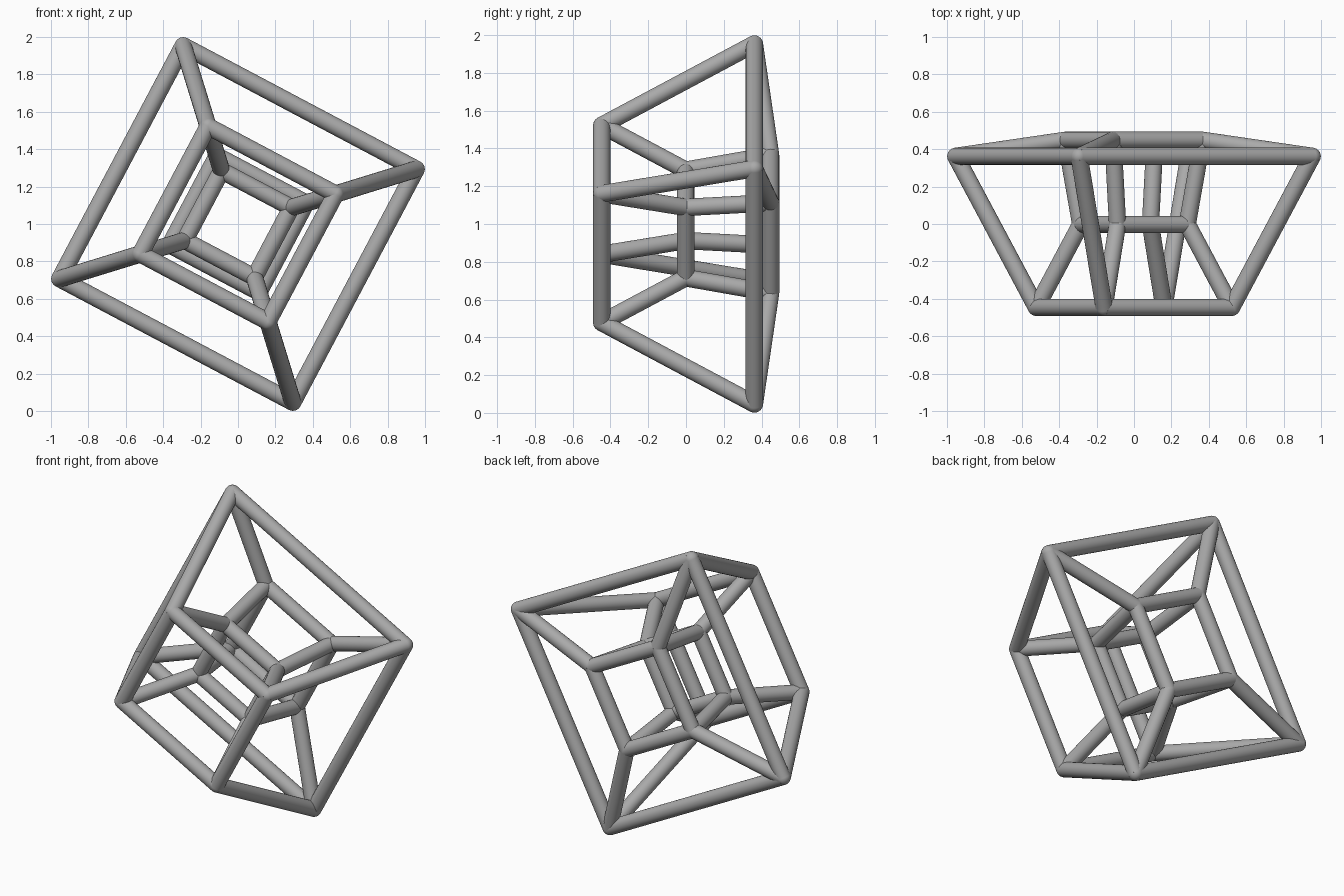
import bpy
from mathutils import Vector

cube = bpy.data.objects.get("Cube")
if cube:
    bpy.data.objects.remove(cube, do_unlink=True)

RADIUS = 0.046

grey = bpy.data.materials.new("plain grey")
grey.use_nodes = True
grey.diffuse_color = (0.4, 0.4, 0.4, 1)
grey.node_tree.nodes["Principled BSDF"].inputs["Base Color"].default_value = (0.4, 0.4, 0.4, 1)


def finish(name):
    obj = bpy.context.object
    obj.name = name
    obj.data.materials.append(grey)
    bpy.ops.object.shade_smooth_by_angle()


def bar(name, a, b):
    """Round bar between two corner points."""
    d = b - a
    bpy.ops.mesh.primitive_cylinder_add(
        vertices=24, radius=RADIUS, depth=d.length, location=(a + b) / 2,
        rotation=d.to_track_quat('Z', 'Y').to_euler())
    finish(name)


def square(x, z, y):
    """Four corners of a tilted square, each a quarter turn from the last."""
    return [Vector((u, y, 1 + v)) for u, v in ((x, z), (-z, x), (-x, -z), (z, -x))]


# Four tilted squares, in the order in which they are linked
frames = {
    "outer": square(0.953, 0.293, 0.362),
    "front": square(0.522, 0.16, -0.446),
    "inner": square(0.285, 0.088, -0.002),
    "back": square(0.364, 0.112, 0.448),
}

# Bars round each square, with a ball at every corner
for name, pts in frames.items():
    for i, p in enumerate(pts):
        bar(f"{name}_square_bar", p, pts[(i + 1) % 4])
        bpy.ops.mesh.primitive_uv_sphere_add(
            segments=24, ring_count=12, radius=RADIUS, location=p)
        finish(f"{name}_corner_ball")

# Struts from each square to the next, closing the loop
names = list(frames)
for n, m in zip(names, names[1:] + names[:1]):
    for a, b in zip(frames[n], frames[m]):
        bar(f"{n}_to_{m}_strut", a, b)
